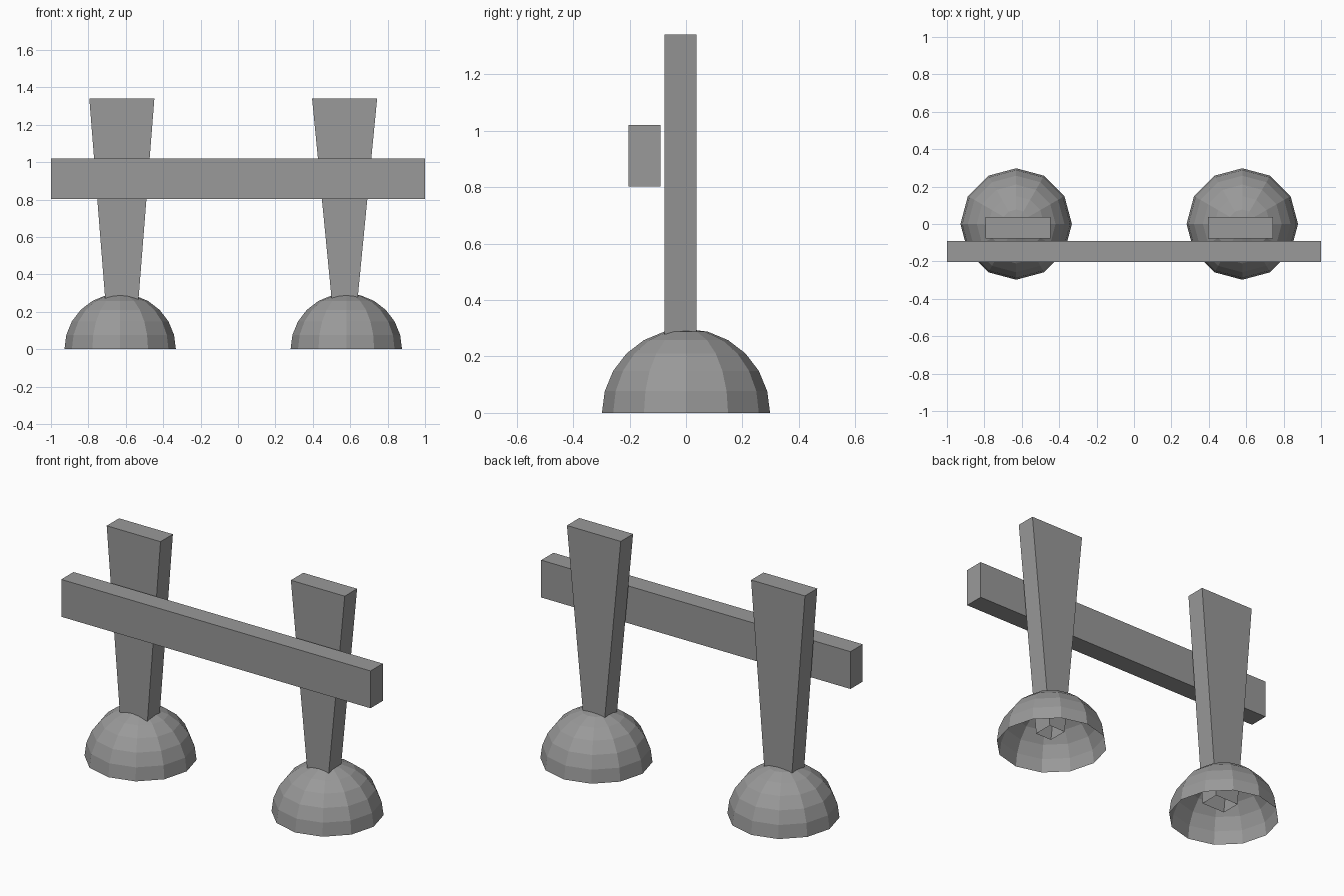
import bpy, bmesh

if "Cube" in bpy.data.objects:
    bpy.data.objects.remove(bpy.data.objects["Cube"])

# Dark grey for all parts
grey = bpy.data.materials.new("dark_grey")
grey.diffuse_color = (0.32, 0.32, 0.32, 1)
grey.use_nodes = True
grey.node_tree.nodes["Principled BSDF"].inputs["Base Color"].default_value = grey.diffuse_color


def add_object(name, bm, location=(0, 0, 0)):
    mesh = bpy.data.meshes.new(name)
    bm.to_mesh(mesh)
    bm.free()
    mesh.materials.append(grey)
    obj = bpy.data.objects.new(name, mesh)
    obj.location = location
    bpy.context.collection.objects.link(obj)
    return obj


def tapered_box(name, cx, half_bottom, half_top, y0, y1, z0, z1, open_bottom=False):
    bm = bmesh.new()
    bmesh.ops.create_cube(bm, size=1)
    if open_bottom:
        base = [f for f in bm.faces if f.calc_center_median().z < -0.4]
        bmesh.ops.delete(bm, geom=base, context='FACES_ONLY')
    for v in bm.verts:
        half = half_top if v.co.z > 0 else half_bottom
        v.co.x = cx + (half if v.co.x > 0 else -half)
        v.co.y = y1 if v.co.y > 0 else y0
        v.co.z = z1 if v.co.z > 0 else z0
    return add_object(name, bm)


def dome(name, cx, radius):
    # upper half of a low-poly sphere, open underneath
    bm = bmesh.new()
    bmesh.ops.create_uvsphere(bm, u_segments=12, v_segments=12, radius=radius)
    low = [v for v in bm.verts if v.co.z < -0.001]
    bmesh.ops.delete(bm, geom=low, context='VERTS')
    return add_object(name, bm, (cx, 0, 0))


# Hollow dome feet
dome("left_foot", -0.63, 0.298)
dome("right_foot", 0.579, 0.298)

# Posts widening upward, open bottoms poking into the feet
tapered_box("left_post", -0.621, 0.075, 0.174, -0.077, 0.037, 0.09, 1.341, True)
tapered_box("right_post", 0.570, 0.052, 0.174, -0.077, 0.037, 0.09, 1.341, True)

# Horizontal rail in front of the posts
tapered_box("rail", 0, 1.0, 1.0, -0.204, -0.091, 0.803, 1.021)
